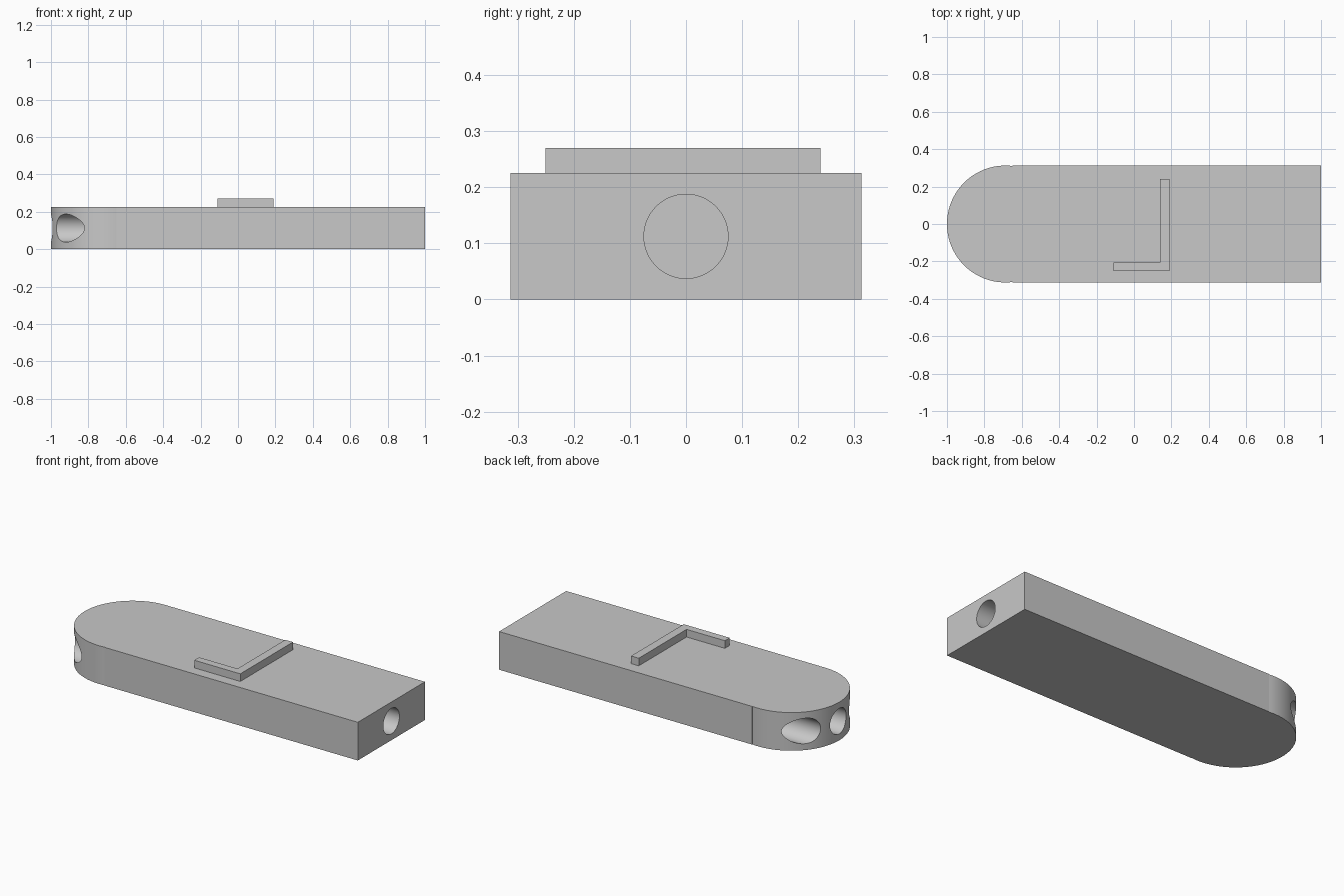
import bpy
import bmesh
from math import cos, sin, pi, radians
from mathutils import Matrix

default = bpy.data.objects.get("Cube")
if default:
    bpy.data.objects.remove(default, do_unlink=True)

# Single grey colour
grey = bpy.data.materials.new("plain grey")
grey.use_nodes = True
grey.diffuse_color = (0.58, 0.58, 0.58, 1)
grey.node_tree.nodes["Principled BSDF"].inputs["Base Color"].default_value = (0.58, 0.58, 0.58, 1)


def add_object(name, bm):
    bmesh.ops.recalc_face_normals(bm, faces=bm.faces)
    mesh = bpy.data.meshes.new(name)
    bm.to_mesh(mesh)
    bm.free()
    mesh.materials.append(grey)
    obj = bpy.data.objects.new(name, mesh)
    bpy.context.collection.objects.link(obj)
    return obj


def extrude_profile(name, outline, z0, z1):
    bm = bmesh.new()
    face = bm.faces.new([bm.verts.new((x, y, z0)) for x, y in outline])
    grown = bmesh.ops.extrude_face_region(bm, geom=[face])["geom"]
    verts = [g for g in grown if isinstance(g, bmesh.types.BMVert)]
    bmesh.ops.translate(bm, verts=verts, vec=(0, 0, z1 - z0))
    return add_object(name, bm)


def hole_cutter(name, x0, x1, y):
    bm = bmesh.new()
    place = Matrix.Translation(((x0 + x1) / 2, y, HEIGHT / 2)) @ Matrix.Rotation(pi / 2, 4, "Y")
    bmesh.ops.create_cone(bm, cap_ends=True, segments=64, radius1=HOLE_R, radius2=HOLE_R,
                          depth=x1 - x0, matrix=place)
    cutter = add_object(name, bm)
    cutter.hide_render = True
    return cutter


HEIGHT = 0.225
RADIUS = 0.3125
HOLE_R = 0.075
ARC_X = RADIUS - 1

# Body: block with one rounded end
STEPS = 72
start, end = radians(83), radians(277)
outline = [(1, -RADIUS), (1, RADIUS), (-0.65, RADIUS)]
for i in range(STEPS + 1):
    a = start + (end - start) * i / STEPS
    outline.append((ARC_X + RADIUS * cos(a), RADIUS * sin(a)))
outline.append((-0.65, -RADIUS))
body = extrude_profile("body", outline, 0, HEIGHT)

# Blind holes: one in the flat end, three in the rounded end
cutters = [hole_cutter("flat_end_hole", 0.6, 1.1, 0)]
for side in (-1, 0, 1):
    cutters.append(hole_cutter("round_end_hole", -1.1, -0.5, side * 0.2075))
bpy.context.view_layer.objects.active = body
for cutter in cutters:
    cut = body.modifiers.new("hole", "BOOLEAN")
    cut.operation = "DIFFERENCE"
    cut.solver = "EXACT"
    cut.object = cutter
    bpy.ops.object.modifier_apply(modifier=cut.name)
    bpy.data.objects.remove(cutter, do_unlink=True)

bpy.ops.object.select_all(action="DESELECT")
body.select_set(True)
bpy.ops.object.shade_smooth_by_angle(angle=radians(30))

# Raised angle bracket on the top face
extrude_profile("raised_bracket",
                [(-0.11, -0.25), (0.19, -0.25), (0.19, 0.24), (0.14, 0.24), (0.14, -0.205), (-0.11, -0.205)],
                HEIGHT, 0.27)
